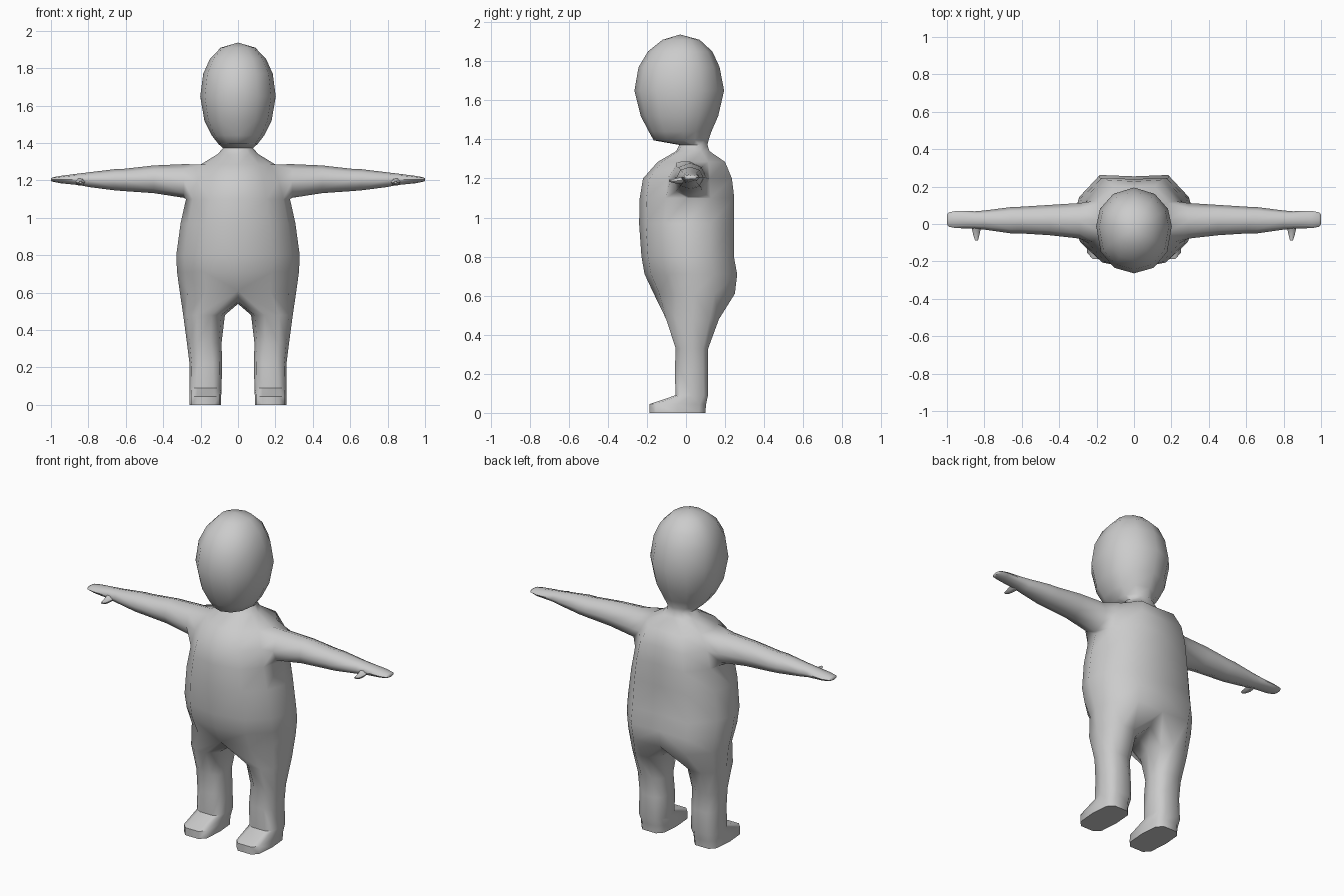
import bpy, bmesh
from math import sin, cos, radians, copysign

if "Cube" in bpy.data.objects:
    bpy.data.objects.remove(bpy.data.objects["Cube"])

# half cross-sections, front centre -> side -> back centre
TORSO = [(0, -1), (.55, -.86), (.87, -.45), (1, 0), (.9, .5), (.56, 1), (0, .97)]
HEAD = [(0, -1), (.52, -.87), (.88, -.5), (1, 0.1), (.9, .5), (.55, .85), (0, 1)]


def half_ring(bm, shape, z, w, y0, y1):
    yc, r = (y0 + y1) / 2, (y1 - y0) / 2
    return [bm.verts.new((sx * w, yc + sy * r, z)) for sx, sy in shape]


def bridge(bm, a, b, closed=True):
    n = len(a)
    for i in range(n if closed else n - 1):
        j = (i + 1) % n
        bm.faces.new((a[i], a[j], b[j], b[i]))


def loft(bm, first, rings):
    for r in rings:
        bridge(bm, first, r)
        first = r
    bm.faces.new(first)


def finish(bm, name, angle):
    bmesh.ops.recalc_face_normals(bm, faces=bm.faces[:])
    me = bpy.data.meshes.new(name)
    bm.to_mesh(me)
    bm.free()
    ob = bpy.data.objects.new(name, me)
    bpy.context.collection.objects.link(ob)
    bpy.ops.object.select_all(action='DESELECT')
    ob.select_set(True)
    bpy.context.view_layer.objects.active = ob
    bpy.ops.object.shade_smooth_by_angle(angle=radians(angle))
    m = ob.modifiers.new("mirror", 'MIRROR')
    m.merge_threshold = 0.0005
    return ob


bm = bmesh.new()

# torso, neck and head: z, half width, front y, back y
torso = [(.61, .312, -.165, .25), (.71, .326, -.212, .262), (.80, .33, -.228, .245),
         (.97, .307, -.24, .245), (1.10, .278, -.237, .247), (1.20, .25, -.22, .235),
         (1.285, .20, -.145, .20), (1.34, .11, -.05, .12), (1.372, .08, -.035, .11)]
head = [(1.395, .105, -.165, .115), (1.44, .14, -.19, .13), (1.52, .18, -.232, .165),
        (1.65, .202, -.264, .195), (1.77, .186, -.243, .172), (1.85, .15, -.195, .135),
        (1.91, .092, -.12, .07)]
rows = [half_ring(bm, TORSO, *t) for t in torso] + [half_ring(bm, HEAD, *h) for h in head]
ARM_ROWS, ARM_COLS = (4, 5), (2, 3)
for k in range(len(rows) - 1):
    a, b = rows[k], rows[k + 1]
    for i in range(6):
        if not (k in ARM_ROWS and i in ARM_COLS):
            bm.faces.new((a[i], a[i + 1], b[i + 1], b[i]))
crown = bm.verts.new((0, -.03, 1.937))
for i in range(6):
    bm.faces.new((rows[-1][i], rows[-1][i + 1], crown))

# arm, continuing from the opening in the torso side
lo, mid, hi = rows[4], rows[5], rows[6]
hole = [hi[3], hi[4], mid[4], lo[4], lo[3], lo[2], mid[2], hi[2]]
bm.verts.remove(mid[3])
arm = [(.29, -.078, .112, 1.107, 1.287), (.45, -.06, .102, 1.132, 1.28),
       (.61, -.05, .092, 1.143, 1.262), (.66, -.05, .09, 1.147, 1.26),
       (.80, -.03, .072, 1.165, 1.243), (.85, -.025, .068, 1.175, 1.237),
       (.95, -.022, .07, 1.185, 1.224), (.99, -.015, .062, 1.193, 1.217),
       (1.0, -.002, .05, 1.197, 1.212)]
arm_rings = []
for x, y0, y1, z0, z1 in arm:
    arm_rings.append([bm.verts.new((x, (y0 + y1) / 2 + sin(radians(45 * i)) * (y1 - y0) / 2,
                                    (z0 + z1) / 2 + cos(radians(45 * i)) * (z1 - z0) / 2))
                      for i in range(8)])
loft(bm, hole, arm_rings)

# leg and foot, continuing from the hip ring plus the crotch line
crotch = [bm.verts.new((0, y, z)) for y, z in ((.14, .56), (.04, .54), (-.06, .55))]
leg = [(.48, .07, .293, -.108, .175, .9), (.33, .088, .273, -.056, .117, .8),
       (.22, .085, .259, -.06, .115, .7), (.09, .088, .26, -.056, .115, .6),
       (.045, .09, .26, -.192, .107, .55), (0, .09, .26, -.192, .103, .55)]
leg_rings = []
for z, x0, x1, y0, y1, p in leg:
    ring = []
    for i in range(10):
        t = radians(90 + (i - 3) * 36)
        sx = copysign(abs(sin(t)) ** p, sin(t))
        sy = -copysign(abs(cos(t)) ** p, cos(t)) if abs(cos(t)) > 1e-6 else 0
        ring.append(bm.verts.new(((x0 + x1) / 2 + sx * (x1 - x0) / 2,
                                  (y0 + y1) / 2 + sy * (y1 - y0) / 2, z)))
    leg_rings.append(ring)
loft(bm, rows[0] + crotch, leg_rings)
finish(bm, "body", 65)

# thumbs
bm = bmesh.new()
thumb = []
for x, y, z, r in ((.84, .0, 1.2, .03), (.843, -.03, 1.19, .023),
                   (.843, -.06, 1.187, .016), (.842, -.088, 1.19, .008)):
    thumb.append([bm.verts.new((x + r * cos(radians(60 * i)), y,
                                z + .8 * r * sin(radians(60 * i)))) for i in range(6)])
bm.faces.new(thumb[0])
loft(bm, thumb[0], thumb[1:])
finish(bm, "thumbs", 65)
